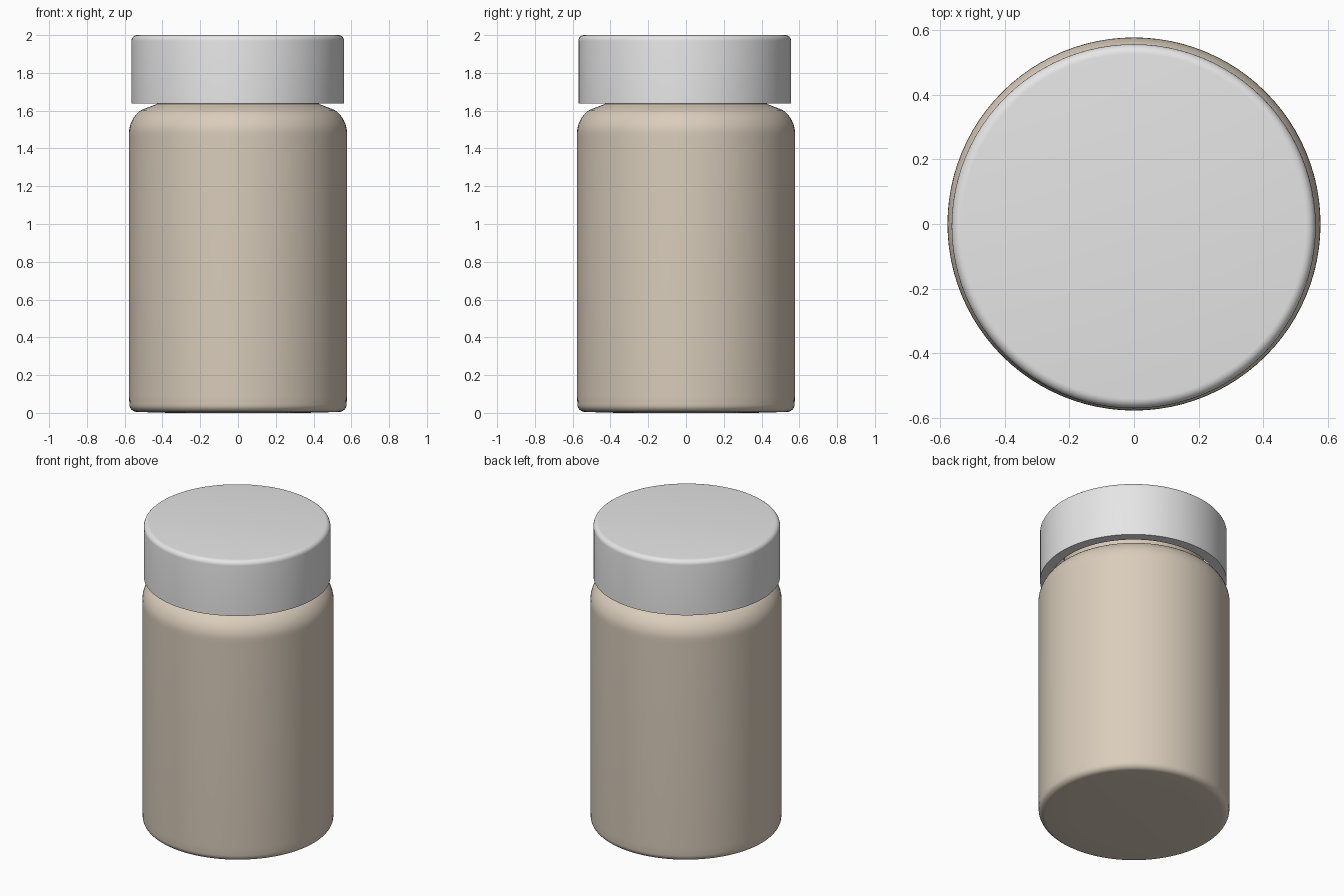
import bpy
import bmesh
import math

SEGMENTS = 96


def make_material(name, rgb):
    mat = bpy.data.materials.new(name)
    mat.use_nodes = True
    colour = (*rgb, 1.0)
    mat.diffuse_color = colour
    mat.node_tree.nodes["Principled BSDF"].inputs["Base Color"].default_value = colour
    return mat


def arc(cx, cz, radius, start, end, steps=6):
    """Points of a rounded corner in the (radius, height) plane."""
    angles = [math.radians(start + (end - start) * i / steps) for i in range(steps + 1)]
    return [(cx + radius * math.cos(a), cz + radius * math.sin(a)) for a in angles]


def lathe(name, profile, mat, location=(0, 0, 0)):
    """Spin a profile about the z axis into a closed smooth solid."""
    bm = bmesh.new()
    verts = [bm.verts.new((r, 0, z)) for r, z in profile]
    edges = [bm.edges.new(pair) for pair in zip(verts, verts[1:])]
    bmesh.ops.spin(bm, geom=verts + edges, axis=(0, 0, 1), cent=(0, 0, 0),
                   angle=math.tau, steps=SEGMENTS, use_duplicate=False)
    bmesh.ops.remove_doubles(bm, verts=bm.verts, dist=0.0001)
    bmesh.ops.recalc_face_normals(bm, faces=bm.faces)
    mesh = bpy.data.meshes.new(name)
    bm.to_mesh(mesh)
    bm.free()
    mesh.materials.append(mat)
    obj = bpy.data.objects.new(name, mesh)
    obj.location = location
    bpy.context.collection.objects.link(obj)
    bpy.ops.object.select_all(action="DESELECT")
    obj.select_set(True)
    bpy.context.view_layer.objects.active = obj
    bpy.ops.object.shade_smooth_by_angle(angle=math.radians(35))
    return obj


if "Cube" in bpy.data.objects:
    bpy.data.objects.remove(bpy.data.objects["Cube"])

beige = make_material("warm beige", (0.70, 0.61, 0.50))
pale_grey = make_material("pale grey", (0.79, 0.79, 0.79))

# Jar: rounded base, straight wall, curved shoulder and a neck inside the lid
jar_profile = (
    [(0, 0), (0.36, 0.0)]
    + arc(0.535, 0.045, 0.04, -90, 0)
    + [(0.577, 0.09), (0.577, 1.46)]
    + arc(0.427, 1.48, 0.15, 0, 55, 8)
    + [(0.43, 1.635), (0.42, 1.66), (0.42, 1.93), (0, 1.93)]
)
lathe("jar_body", jar_profile, beige)

# Lid: rounded top edge, straight skirt and a hollow underside
lid_profile = (
    [(0, 2.0)]
    + arc(0.533, 1.97, 0.03, 90, 0)
    + [(0.563, 1.637), (0.50, 1.637), (0.50, 1.94), (0, 1.94)]
)
lathe("screw_lid", lid_profile, pale_grey, (-0.001, -0.007, 0))
